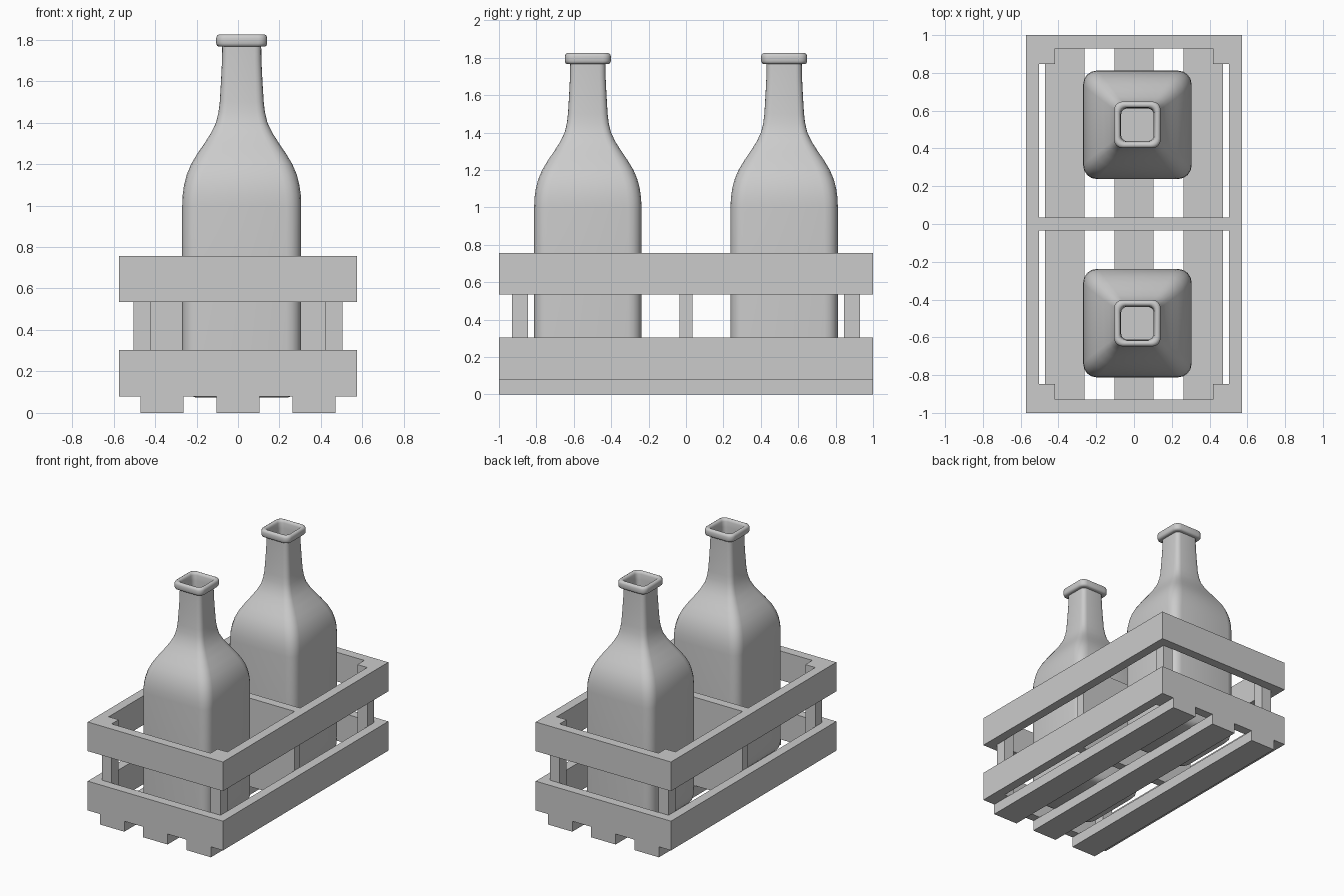
import bpy, bmesh, math

if "Cube" in bpy.data.objects:
    bpy.data.objects.remove(bpy.data.objects["Cube"])

grey = bpy.data.materials.new("plain grey")
grey.diffuse_color = (0.6, 0.6, 0.6, 1)
grey.use_nodes = True
grey.node_tree.nodes["Principled BSDF"].inputs["Base Color"].default_value = grey.diffuse_color


def finish(bm, name):
    bmesh.ops.recalc_face_normals(bm, faces=bm.faces)
    me = bpy.data.meshes.new(name)
    bm.to_mesh(me)
    bm.free()
    me.materials.append(grey)
    ob = bpy.data.objects.new(name, me)
    bpy.context.collection.objects.link(ob)
    return ob


def box(name, x0, x1, y0, y1, z0, z1):
    bm = bmesh.new()
    bmesh.ops.create_cube(bm, size=1)
    for v in bm.verts:
        v.co.x = (x0 + x1) / 2 + v.co.x * (x1 - x0)
        v.co.y = (y0 + y1) / 2 + v.co.y * (y1 - y0)
        v.co.z = (z0 + z1) / 2 + v.co.z * (z1 - z0)
    return finish(bm, name)


# Crate dimensions
W, L, T = 0.573, 1.0, 0.07
IX, IY = W - T, L - T
P = 0.084
BASE, TOP = 0.08, 0.757

# Floor slats
for n, x in (("left", -0.367), ("middle", 0), ("right", 0.367)):
    box(n + "_floor_slat", x - 0.104, x + 0.104, -L, L, 0, BASE)

# Rails around the crate, lower and upper
for n, z0, z1 in (("lower", BASE, 0.304), ("upper", 0.534, TOP)):
    for side, s in (("left", -1), ("right", 1)):
        xs = sorted((s * IX, s * W))
        box(f"{n}_{side}_rail", *xs, -L, L, z0, z1)
    for side, s in (("front", -1), ("back", 1)):
        ys = sorted((s * IY, s * L))
        box(f"{n}_{side}_rail", -IX, IX, *ys, z0, z1)

# Corner posts
for fb, sy in (("front", -1), ("back", 1)):
    for lr, sx in (("left", -1), ("right", 1)):
        box(f"{fb}_{lr}_post", *sorted((sx * (IX - P), sx * IX)),
            *sorted((sy * (IY - P), sy * IY)), BASE, TOP)

# Centre divider panel
box("divider", -IX, IX, -0.034, 0.034, BASE, TOP)

# Bottle profile: half width, height (base, body, shoulder, neck, lip, inside)
PROFILE = [
    (0.225, 0.075), (0.255, 0.085), (0.276, 0.108), (0.286, 0.15), (0.287, 0.22),
    (0.287, 0.6), (0.287, 1.0), (0.285, 1.05), (0.278, 1.10), (0.265, 1.15),
    (0.244, 1.20), (0.214, 1.25), (0.180, 1.30), (0.148, 1.35), (0.124, 1.40),
    (0.112, 1.45), (0.106, 1.50), (0.100, 1.60), (0.095, 1.70), (0.094, 1.766),
    (0.110, 1.766), (0.119, 1.771), (0.123, 1.782), (0.123, 1.808), (0.119, 1.820),
    (0.110, 1.825), (0.100, 1.824), (0.093, 1.818), (0.090, 1.806), (0.086, 1.766),
    (0.090, 1.60), (0.100, 1.45),
]
SEG = 4


def ring(bm, w, z, cx, cy):
    # Rounded square, with rounder corners in the neck
    r = w * (0.25 + 0.1 * min(1, max(0, (z - 1.0) / 0.5)))
    verts = []
    for q, (sx, sy) in enumerate(((1, 1), (-1, 1), (-1, -1), (1, -1))):
        for i in range(SEG + 1):
            a = math.pi / 2 * (q + i / SEG)
            verts.append(bm.verts.new((cx + sx * (w - r) + r * math.cos(a),
                                       cy + sy * (w - r) + r * math.sin(a), z)))
    return verts


def bottle(name, cx, cy):
    bm = bmesh.new()
    rings = [ring(bm, w, z, cx, cy) for w, z in PROFILE]
    n = len(rings[0])
    for a, b in zip(rings, rings[1:]):
        for i in range(n):
            j = (i + 1) % n
            bm.faces.new((a[i], a[j], b[j], b[i]))
    bm.faces.new(rings[0][::-1])
    ob = finish(bm, name)
    bpy.ops.object.select_all(action='DESELECT')
    ob.select_set(True)
    bpy.context.view_layer.objects.active = ob
    bpy.ops.object.shade_smooth_by_angle(angle=math.radians(50))


bottle("front_bottle", 0.018, -0.525)
bottle("back_bottle", 0.018, 0.525)
